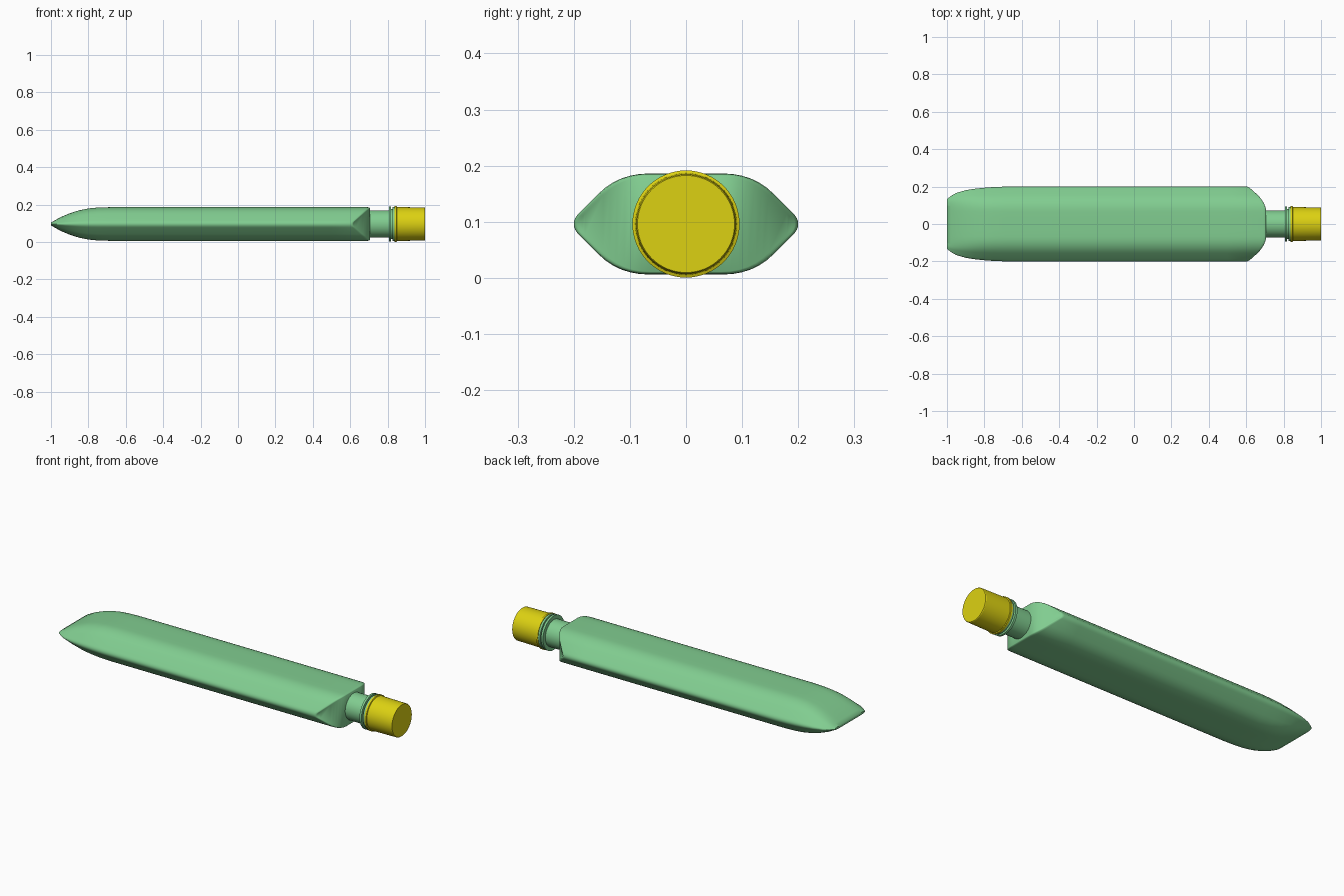
import bpy, bmesh, math
from mathutils import Vector

cube = bpy.data.objects.get("Cube")
if cube:
    bpy.data.objects.remove(cube, do_unlink=True)

AXIS_Z = 0.096


def make_material(name, colour):
    mat = bpy.data.materials.new(name)
    mat.use_nodes = True
    mat.diffuse_color = (*colour, 1)
    mat.node_tree.nodes["Principled BSDF"].inputs["Base Color"].default_value = (*colour, 1)
    return mat


def finish(bm, name, mat, angle):
    bmesh.ops.recalc_face_normals(bm, faces=bm.faces)
    mesh = bpy.data.meshes.new(name)
    bm.to_mesh(mesh)
    bm.free()
    mesh.materials.append(mat)
    obj = bpy.data.objects.new(name, mesh)
    bpy.context.collection.objects.link(obj)
    obj.location.z = AXIS_Z
    bpy.ops.object.select_all(action='DESELECT')
    obj.select_set(True)
    bpy.context.view_layer.objects.active = obj
    bpy.ops.object.shade_smooth_by_angle(angle=math.radians(angle))
    return obj


def bridge(bm, a, b):
    n = len(a)
    for i in range(n):
        j = (i + 1) % n
        bm.faces.new((a[i], a[j], b[j], b[i]))


def lathe(name, profile, mat, segments=64):
    """Turn (x, radius) points around the long axis and cap both ends."""
    bm = bmesh.new()
    rings = []
    for x, r in profile:
        angles = [math.tau * i / segments for i in range(segments)]
        rings.append([bm.verts.new((x, r * math.cos(a), r * math.sin(a))) for a in angles])
    for a, b in zip(rings, rings[1:]):
        bridge(bm, a, b)
    bm.faces.new(rings[0])
    bm.faces.new(rings[-1])
    return finish(bm, name, mat, 30)


def bezier(p, q, r, steps):
    ts = [i / steps for i in range(steps + 1)]
    return [p * (1 - t) ** 2 + q * 2 * t * (1 - t) + r * t * t for t in ts]


def section(tip, corner, h):
    """Rounded hexagon in (y, z); the upper half runs from +y to -y."""
    t, c, mid = Vector((tip, 0)), Vector((corner, h)), Vector((0, h))
    lower = t.lerp(c, 0.22)
    mirrored = Vector((lower.x, -lower.y))
    nose = bezier(mirrored, t, lower, 8)[4:]
    shoulder = bezier(t.lerp(c, 0.6), c, mid.lerp(c, 0.55), 6)
    quarter = nose + shoulder + [mid.lerp(c, 0.25)]
    upper = quarter + [mid] + [Vector((-p.x, p.y)) for p in reversed(quarter)]
    return upper + [Vector((p.x, -p.y)) for p in reversed(upper[1:-1])]


def shoulder_x(y):
    """Plan outline of the neck end of the tube."""
    return 0.706 - 5.2 * max(0, abs(y) - 0.07) ** 2


green = make_material("soft green", (0.22, 0.61, 0.28))
yellow = make_material("yellow", (0.72, 0.64, 0.006))

# Tube body: x, side tip, top corner and half height from crimp to shoulder
stations = [(-1.0, 0.135, 0.115, 0.007), (-0.98, 0.153, 0.118, 0.019),
            (-0.95, 0.172, 0.12, 0.036), (-0.9, 0.188, 0.121, 0.057),
            (-0.85, 0.197, 0.121, 0.073), (-0.8, 0.203, 0.12, 0.083),
            (-0.75, 0.207, 0.12, 0.088), (-0.68, 0.21, 0.12, 0.09),
            (0.1, 0.21, 0.12, 0.09), (0.5, 0.21, 0.12, 0.09)]
bm = bmesh.new()
rings = []
for x, tip, corner, h in stations:
    rings.append([bm.verts.new((x, p.x, p.y)) for p in section(tip, corner, h)])

# Rounded rim that follows the shoulder outline
for inset, scale in ((0.016, 1), (0.007, 0.99), (0.002, 0.97), (0, 0.945)):
    rings.append([bm.verts.new((shoulder_x(p.x) - inset, p.x * scale, p.y * scale))
                  for p in section(0.21, 0.12, 0.09)])
for a, b in zip(rings, rings[1:]):
    bridge(bm, a, b)

# Close both ends with upright strips between the upper and lower halves
for ring in (rings[0], rings[-1]):
    n = len(ring)
    for i in range(n // 2):
        strip = [ring[i], ring[i + 1], ring[-i - 1], ring[-i]]
        bm.faces.new(list(dict.fromkeys(strip)))
finish(bm, "tube_body", green, 60)

# Neck with two collar rings
lathe("neck", [(0.6, 0.073), (0.807, 0.073), (0.807, 0.094), (0.819, 0.094),
               (0.819, 0.08), (0.827, 0.08), (0.827, 0.092), (0.84, 0.092)], green)

# Cap with a flared lower rim
lathe("cap", [(0.838, 0.0955), (0.848, 0.0955), (0.85, 0.0905),
              (0.997, 0.0885), (1.0, 0.0865)], yellow)
